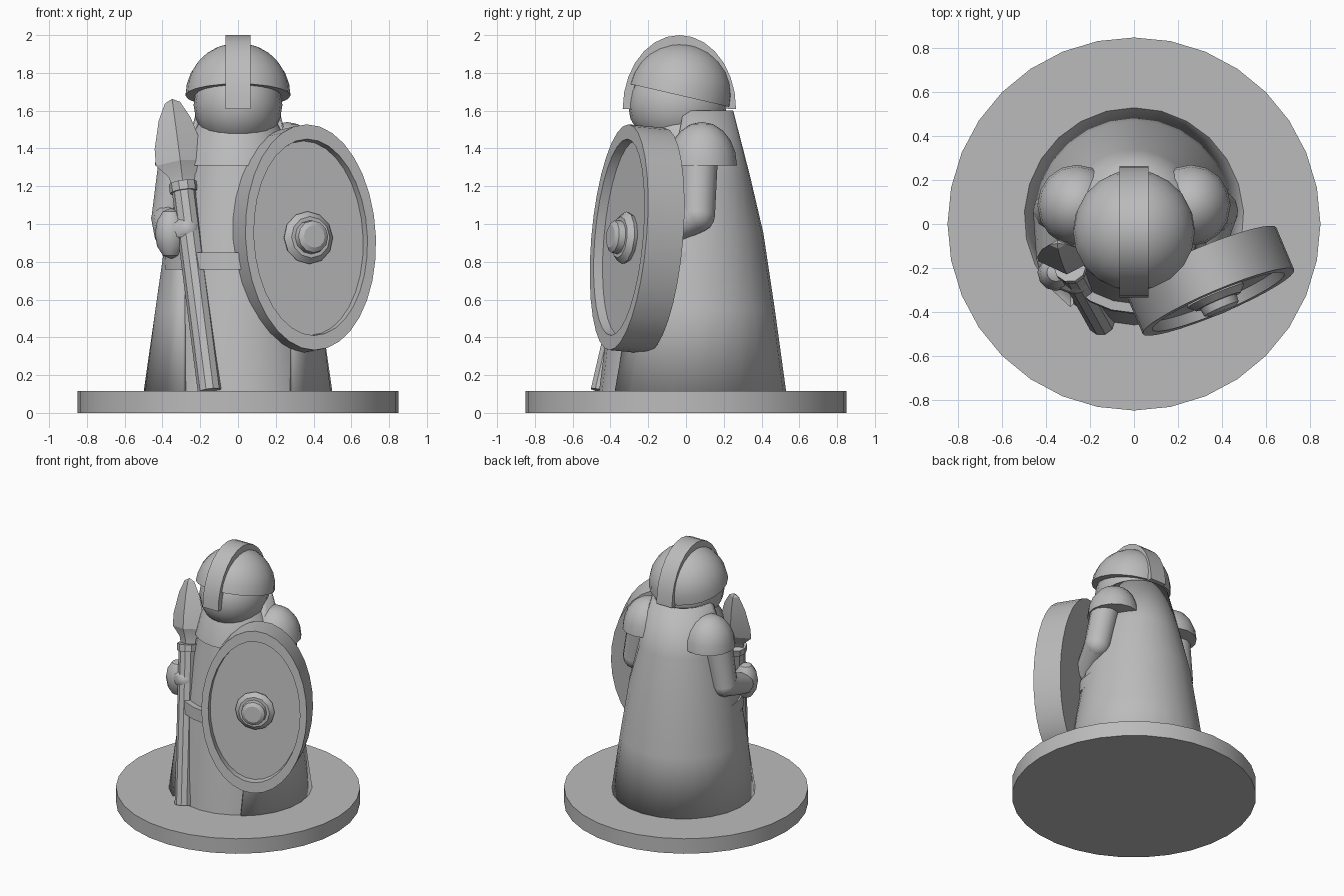
import bpy
import bmesh
from math import asin, cos, pi, radians, sin
from mathutils import Matrix, Vector

if "Cube" in bpy.data.objects:
    bpy.data.objects.remove(bpy.data.objects["Cube"])

grey = bpy.data.materials.new("plain_grey")
grey.use_nodes = True
grey.diffuse_color = (0.5, 0.5, 0.5, 1)
grey.node_tree.nodes["Principled BSDF"].inputs["Base Color"].default_value = (0.5, 0.5, 0.5, 1)


def finish(name, bm, matrix=Matrix(), angle=30):
    """Turn a bmesh into a named, shaded object."""
    bmesh.ops.transform(bm, matrix=matrix, verts=bm.verts)
    bmesh.ops.recalc_face_normals(bm, faces=bm.faces)
    mesh = bpy.data.meshes.new(name)
    bm.to_mesh(mesh)
    bm.free()
    mesh.materials.append(grey)
    obj = bpy.data.objects.new(name, mesh)
    bpy.context.collection.objects.link(obj)
    bpy.ops.object.select_all(action="DESELECT")
    obj.select_set(True)
    bpy.context.view_layer.objects.active = obj
    bpy.ops.object.shade_smooth_by_angle(angle=radians(angle))
    return obj


def lathe(name, profile, matrix=Matrix(), segs=24, angle=30):
    """Spin (radius, height) points around local z, capping open ends."""
    bm = bmesh.new()
    rings = [[bm.verts.new((r * cos(2 * pi * i / segs), r * sin(2 * pi * i / segs), z))
              for i in range(segs)] for r, z in profile]
    for a, b in zip(rings, rings[1:]):
        for i in range(segs):
            j = (i + 1) % segs
            bm.faces.new((a[i], a[j], b[j], b[i]))
    bm.faces.new(rings[0])
    bm.faces.new(rings[-1])
    bmesh.ops.remove_doubles(bm, verts=bm.verts, dist=0.0005)
    return finish(name, bm, matrix, angle)


def ball(name, centre, radii, segs=20):
    bm = bmesh.new()
    bmesh.ops.create_uvsphere(bm, u_segments=segs, v_segments=segs // 2, radius=1)
    return finish(name, bm, Matrix.Translation(centre) @ Matrix.Diagonal((*radii, 1)))


def limb(name, points, radii):
    """Tapered segments with round joints."""
    bm = bmesh.new()
    pts = [Vector(p) for p in points]
    for p, r in zip(pts, radii):
        bmesh.ops.create_uvsphere(bm, u_segments=12, v_segments=8, radius=r,
                                  matrix=Matrix.Translation(p))
    for p, q, r, s in zip(pts, pts[1:], radii, radii[1:]):
        turn = (q - p).to_track_quat("Z", "Y").to_matrix().to_4x4()
        bmesh.ops.create_cone(bm, segments=12, radius1=r, radius2=s, depth=(q - p).length,
                              matrix=Matrix.Translation((p + q) / 2) @ turn)
    return finish(name, bm)


def frame(origin, x, y, z):
    """Matrix from an origin and three axes."""
    m = Matrix((x, y, z)).transposed().to_4x4()
    m.translation = origin
    return m


# Round base
lathe("base", [(0.85, 0), (0.85, 0.115)], segs=32)

# Robe with a stepped collar, and belt
lathe("robe", [(0.46, 0.115), (0.38, 0.75), (0.30, 1.2), (0.28, 1.31),
               (0.30, 1.31), (0.26, 1.45), (0.2, 1.55)])
lathe("belt", [(0.40, 0.76), (0.395, 0.85)], Matrix.Translation((0, -0.01, 0)))

# Cape, open at the front with nearly upright edges
bm = bmesh.new()
rows = []
for r, z in [(0.5, 0.115), (0.44, 0.55), (0.38, 0.95), (0.31, 1.25), (0.22, 1.6)]:
    gap = asin(min(0.29 / r, 0.98))
    row = []
    for i in range(21):
        a = -pi / 2 + gap + (2 * pi - 2 * gap) * i / 20
        row.append(bm.verts.new((r * cos(a), 0.03 + r * sin(a), z)))
    rows.append(row)
for a, b in zip(rows, rows[1:]):
    for i in range(20):
        bm.faces.new((a[i], a[i + 1], b[i + 1], b[i]))
cape = finish("cape", bm)
thick = cape.modifiers.new("thickness", "SOLIDIFY")
thick.thickness = 0.025

# Head and helmet dome, tipped back
ball("head", (0, -0.045, 1.63), (0.235, 0.262, 0.235))
dome = [(0.24, -0.01)] + [(0.278 * cos(t), 0.278 * sin(t) - 0.01)
                          for t in [i * pi / 14 for i in range(8)]]
lathe("helmet", dome, Matrix.Translation((0, -0.03, 1.69)) @ Matrix.Rotation(radians(-13), 4, "X"),
      segs=20)

# Helmet band running from nose guard over the crown to the nape
bm = bmesh.new()
arch = []
for i in range(15):
    t = pi * i / 14
    arch.append([bm.verts.new((x, -0.035 - ry * cos(t), 1.61 + rz * sin(t)))
                 for x, ry, rz in [(-0.066, 0.3, 0.39), (0.066, 0.3, 0.39),
                                   (0.066, 0.255, 0.34), (-0.066, 0.255, 0.34)]])
for a, b in zip(arch, arch[1:]):
    for i in range(4):
        j = (i + 1) % 4
        bm.faces.new((a[i], a[j], b[j], b[i]))
bm.faces.new(arch[0])
bm.faces.new(arch[-1])
finish("helmet_band", bm)

# Shoulder guards: flat-bottomed caps
cap = [(cos(t), sin(t)) for t in [i * pi / 10 for i in range(6)]]
for side, label in ((1, "left"), (-1, "right")):
    lathe(label + "_shoulder_guard", cap,
          Matrix.Translation((0.26 * side, 0.085, 1.31)) @ Matrix.Diagonal((0.18, 0.185, 0.23, 1)),
          segs=16)

# Arms and spear hand
limb("left_arm", [(0.32, 0.07, 1.35), (0.38, 0.06, 1.05), (0.33, -0.13, 0.94)], [0.1, 0.095, 0.075])
limb("right_arm", [(-0.32, 0.07, 1.35), (-0.37, 0.06, 1.03), (-0.37, -0.16, 0.95)], [0.1, 0.09, 0.075])
ball("right_hand", (-0.355, -0.22, 0.95), (0.085, 0.085, 0.135), segs=12)
limb("right_grip", [(-0.35, -0.22, 0.97), (-0.27, -0.25, 0.97)], [0.07, 0.07])

# Shield, turned outwards and leaning back slightly
normal = Vector((0.39, -0.92, 0.09)).normalized()
across = Vector((0.92, 0.39, 0)).normalized()
place = frame((0.385, -0.355, 0.93), across, normal.cross(across), normal)
lathe("shield", [(0, -0.21), (1, -0.21), (1, 0), (0.87, 0), (0.86, -0.05), (0, -0.05)],
      place @ Matrix.Diagonal((0.375, 0.6, 1, 1)), segs=32)
lathe("shield_boss", [(0.13, -0.06), (0.14, -0.03), (0.11, 0), (0.09, 0),
                      (0.085, 0.035), (0.06, 0.05)], place, segs=12)

# Leaning spear: shaft, collar and flat four-sided blade
axis = Vector((-0.14, 0.25, 1.085)).normalized()
flat = axis.cross(Vector((1, 0, 0))).normalized()
spear = frame((-0.15, -0.445, 0.115), flat.cross(axis), flat, axis)
lathe("spear_shaft", [(0.063, 0), (0.063, 1.12)], spear, segs=10)
lathe("spear_collar", [(0.075, 1.09), (0.075, 1.14)], spear, segs=10)
lathe("spear_blade", [(0.06, 1.13), (0.07, 1.18), (0.13, 1.25), (0.125, 1.34),
                      (0.085, 1.49), (0.04, 1.58), (0, 1.6)],
      spear @ Matrix.Diagonal((1, 0.5, 1, 1)), segs=4, angle=20)
